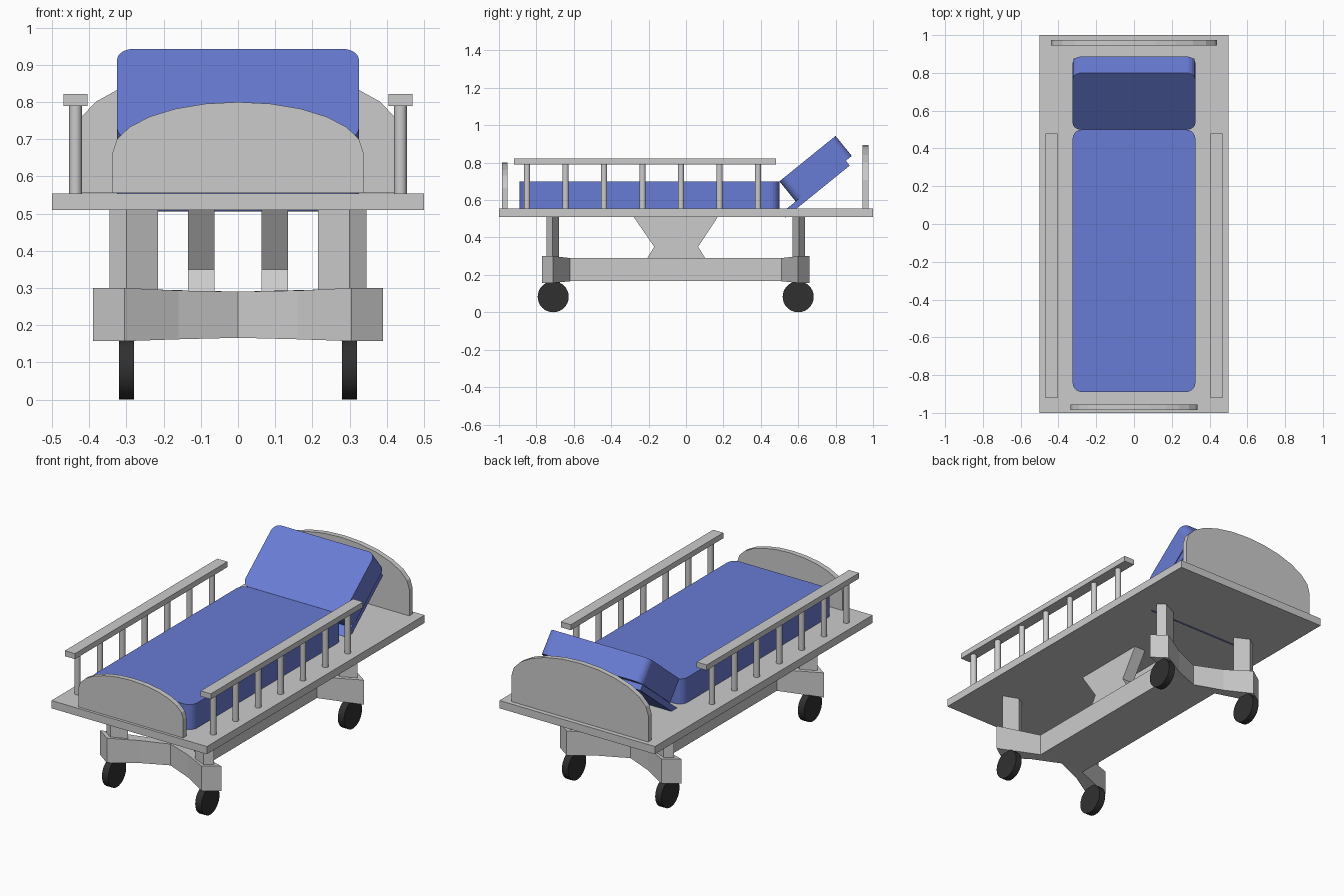
import bpy, bmesh, math
from mathutils import Matrix, Vector

if "Cube" in bpy.data.objects:
    bpy.data.objects.remove(bpy.data.objects["Cube"])


def material(name, rgb):
    m = bpy.data.materials.new(name)
    m.diffuse_color = (*rgb, 1)
    m.use_nodes = True
    m.node_tree.nodes["Principled BSDF"].inputs["Base Color"].default_value = m.diffuse_color
    return m


BLUE = material("blue_fabric", (0.14, 0.20, 0.66))
BLACK = material("black_rubber", (0.03, 0.03, 0.03))


def finish(name, bm, mat=None):
    bmesh.ops.recalc_face_normals(bm, faces=bm.faces)
    me = bpy.data.meshes.new(name)
    bm.to_mesh(me)
    bm.free()
    ob = bpy.data.objects.new(name, me)
    bpy.context.collection.objects.link(ob)
    if mat:
        me.materials.append(mat)
    return ob


def box(name, center, size, mat=None, tilt=0, corner=0):
    """Box tilted about x; corner rounds the four local vertical edges."""
    bm = bmesh.new()
    bmesh.ops.create_cube(bm, size=1, matrix=Matrix.Diagonal((*size, 1)))
    if corner:
        edges = [e for e in bm.edges
                 if abs(e.verts[0].co.z - e.verts[1].co.z) > size[2] * 0.9]
        bmesh.ops.bevel(bm, geom=edges, offset=corner, segments=5,
                        profile=0.5, affect='EDGES')
    ob = finish(name, bm, mat)
    ob.location = center
    ob.rotation_euler = (tilt, 0, 0)
    return ob


def loft(name, low, high):
    """Solid between two matching outlines."""
    bm = bmesh.new()
    a = [bm.verts.new(p) for p in low]
    b = [bm.verts.new(p) for p in high]
    n = len(a)
    bm.faces.new(a)
    bm.faces.new(b)
    for i in range(n):
        j = (i + 1) % n
        bm.faces.new((a[i], a[j], b[j], b[i]))
    return finish(name, bm)


def cylinder(name, center, radius, depth, sides, axis, mat=None):
    bm = bmesh.new()
    rot = Matrix.Rotation(math.pi / 2, 4, 'Y') if axis == 'X' else Matrix()
    bmesh.ops.create_cone(bm, cap_ends=True, segments=sides, radius1=radius,
                          radius2=radius, depth=depth, matrix=rot)
    for f in bm.faces:
        f.smooth = len(f.verts) == 4
    for e in bm.edges:
        e.smooth = all(len(f.verts) == 4 for f in e.link_faces)
    ob = finish(name, bm, mat)
    ob.location = center
    return ob


def arched_board(name, half, y0, y1, spring, top):
    """End board with a half-ellipse top edge."""
    pts = [(-half, 0.555), (half, 0.555)]
    for i in range(13):
        t = math.pi * i / 12
        pts.append((half * math.cos(t), spring + (top - spring) * math.sin(t)))
    loft(name, [(x, y0, z) for x, z in pts], [(x, y1, z) for x, z in pts])


# deck and end boards
box("deck", (0, 0, 0.532), (1, 2, 0.045))
arched_board("headboard", 0.44, 0.945, 0.975, 0.708, 0.895)
arched_board("footboard", 0.337, -0.985, -0.955, 0.665, 0.80)

# mattress, raised backrest and its support panel
TILT = math.radians(39)
box("mattress", (0, -0.195, 0.626), (0.65, 1.39, 0.148), BLUE, corner=0.05)
box("backrest", (0, 0.693, 0.768), (0.65, 0.386, 0.138), BLUE, TILT, 0.045)
box("backrest_panel", (0, 0.693, 0.658), (0.64, 0.443, 0.033), BLUE, TILT)

# side rails
for s in (-1, 1):
    box("rail_bar", (s * 0.437, -0.22, 0.806), (0.065, 1.40, 0.032))
    for i in range(7):
        cylinder("rail_post", (s * 0.437, -0.85 + i * 0.2058, 0.672),
                 0.017, 0.24, 16, 'Z')

# lift plates with a narrow waist
plate = [(-0.28, 0.51), (0.17, 0.51), (0.065, 0.35), (0.105, 0.285),
         (-0.21, 0.285), (-0.17, 0.35)]
for s in (-1, 1):
    loft("lift_plate", [(s * 0.063, y, z) for y, z in plate],
         [(s * 0.135, y, z) for y, z in plate])

# base: central spine, four splayed arms, legs and wheels
YC = -0.055
box("base_spine", (0, YC, 0.228), (0.30, 1.13, 0.124))
arm = [(0.305, 0.715), (0.39, 0.655), (0.15, 0.565), (0, 0.565), (0.16, 0.63)]
arm_low = [0.157, 0.157, 0.166, 0.166, 0.162]
arm_high = [0.30, 0.30, 0.29, 0.29, 0.293]
leg = [(0.30, 0.69), (0.345, 0.66), (0.255, 0.625), (0.215, 0.648)]
for sx in (-1, 1):
    for sy in (-1, 1):
        place = lambda p, z: (sx * p[0], YC + sy * p[1], z)
        loft("base_arm", [place(p, z) for p, z in zip(arm, arm_low)],
             [place(p, z) for p, z in zip(arm, arm_high)])
        loft("leg", [place(p, 0.28) for p in leg],
             [place(p, 0.512) for p in leg])
        cylinder("wheel", place((0.30, 0.655), 0.083), 0.083, 0.04, 32,
                 'X', BLACK)
